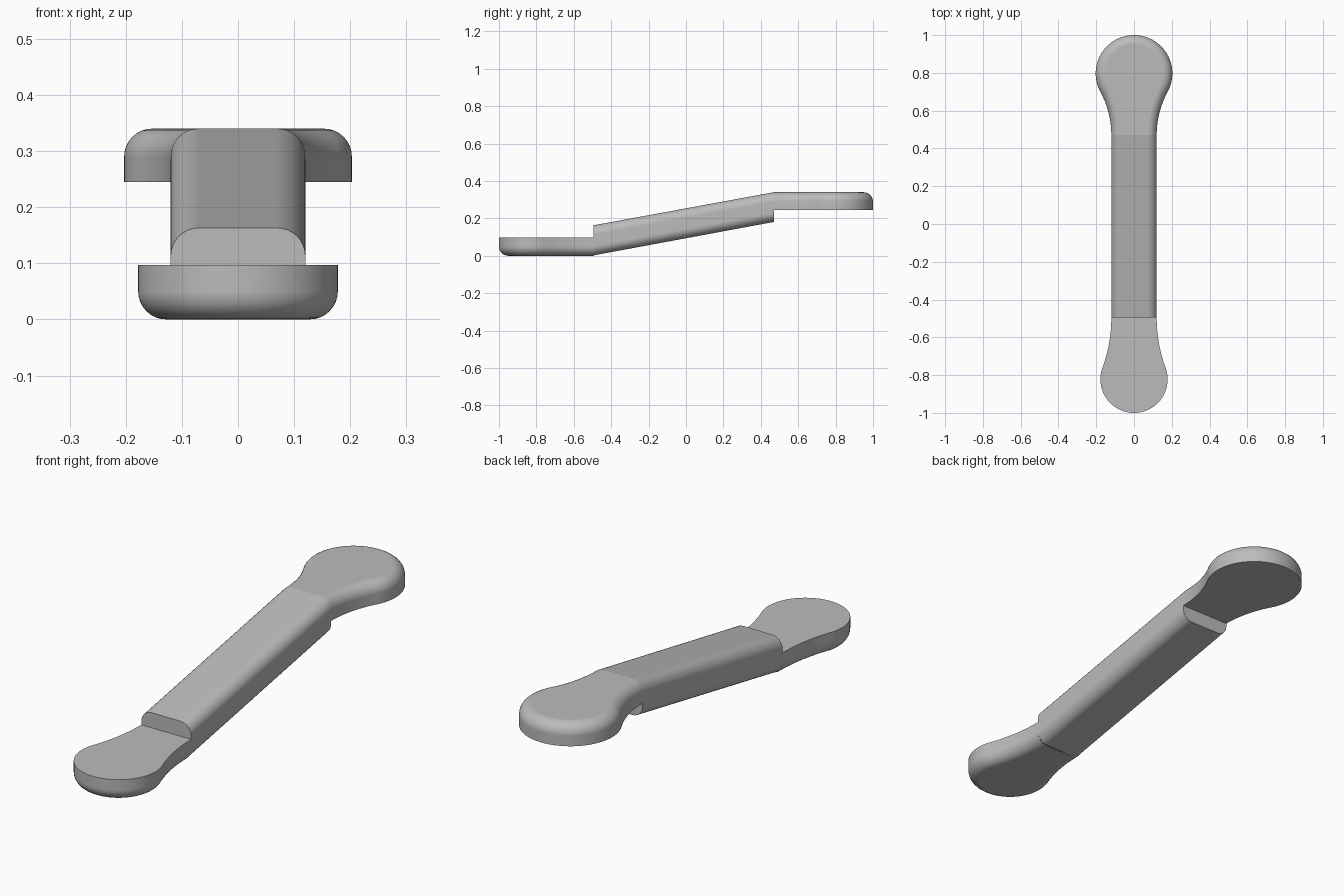
import bpy, bmesh, math

cube = bpy.data.objects.get("Cube")
if cube:
    bpy.data.objects.remove(cube, do_unlink=True)

HALF_WIDTH = 0.12   # half width of the arm and of each neck
FILLET = 0.05
STEPS = 8

grey = bpy.data.materials.new("plain grey")
grey.use_nodes = True
COLOUR = (0.5, 0.5, 0.5, 1)
grey.diffuse_color = COLOUR
grey.node_tree.nodes["Principled BSDF"].inputs["Base Color"].default_value = COLOUR


def loft(name, rows, cyclic, cap):
    """Skin rows of points, close both end rows and shade the result."""
    bm = bmesh.new()
    loops = [[bm.verts.new(p) for p in row] for row in rows]
    count = len(loops[0])
    for a, b in zip(loops, loops[1:]):
        for i in range(count if cyclic else count - 1):
            j = (i + 1) % count
            bm.faces.new((a[i], a[j], b[j], b[i]))
    if cap:
        bm.faces.new(loops[0])
        bm.faces.new(loops[-1])
    bmesh.ops.recalc_face_normals(bm, faces=bm.faces)
    mesh = bpy.data.meshes.new(name)
    bm.to_mesh(mesh)
    bm.free()
    mesh.materials.append(grey)
    obj = bpy.data.objects.new(name, mesh)
    bpy.context.collection.objects.link(obj)
    bpy.ops.object.select_all(action="DESELECT")
    obj.select_set(True)
    bpy.context.view_layer.objects.active = obj
    bpy.ops.object.shade_smooth_by_angle(angle=math.radians(30))
    weighted = obj.modifiers.new("flat face normals", "WEIGHTED_NORMAL")
    weighted.keep_sharp = True
    return obj


def paddle_outline(neck_y, radius, tip_y):
    """Points with outward normals: neck curve, round head, mirrored neck."""
    d = tip_y - radius - neck_y
    bend = (d * d + HALF_WIDTH ** 2 - radius ** 2) / (2 * (radius - HALF_WIDTH))
    sweep = math.asin(d / (radius + bend))
    half = []
    for i in range(17):                       # concave neck
        t = sweep * i / 16
        half.append((HALF_WIDTH + bend * (1 - math.cos(t)),
                     neck_y + bend * math.sin(t), math.cos(t), -math.sin(t)))
    for i in range(1, 41):                    # convex head up to the tip
        t = -sweep + (math.pi / 2 + sweep) * i / 40
        c, s = math.cos(t), math.sin(t)
        half.append((radius * c, tip_y - radius + radius * s, c, s))
    return half + [(-x, y, -nx, ny) for x, y, nx, ny in half[-2::-1]]


def paddle(name, side, neck_y, radius, tip_y, flat_z, round_z):
    """Flat on one face, filleted round the edge of the other."""
    up = 1 if round_z > flat_z else -1
    levels = [(0, flat_z)]
    for i in range(STEPS + 1):
        t = math.pi / 2 * i / STEPS
        levels.append((FILLET * (1 - math.cos(t)),
                       round_z - up * FILLET * (1 - math.sin(t))))
    outline = paddle_outline(neck_y, radius, tip_y)
    rows = [[(x - nx * inset, side * (y - ny * inset), z)
             for x, y, nx, ny in outline] for inset, z in levels]
    return loft(name, rows, False, True)


def arm_section(y, bottom, top):
    """Upright rounded rectangle."""
    points = []
    for k, (sx, top_side) in enumerate(((1, 1), (-1, 1), (-1, 0), (1, 0))):
        cx = sx * (HALF_WIDTH - FILLET)
        cz = top - FILLET if top_side else bottom + FILLET
        for i in range(STEPS + 1):
            t = math.pi / 2 * (k + i / STEPS)
            points.append((cx + FILLET * math.cos(t), y, cz + FILLET * math.sin(t)))
    return points


# Sloping arm between the two ends
loft("arm", [arm_section(-0.495, 0.002, 0.163),
             arm_section(0.47, 0.181, 0.34)], True, True)

# Raised back end, rounded on top; low front end, rounded underneath
paddle("back_paddle", 1, 0.47, 0.203, 1.0, 0.245, 0.34)
paddle("front_paddle", -1, 0.495, 0.178, 1.0, 0.097, 0.0)
